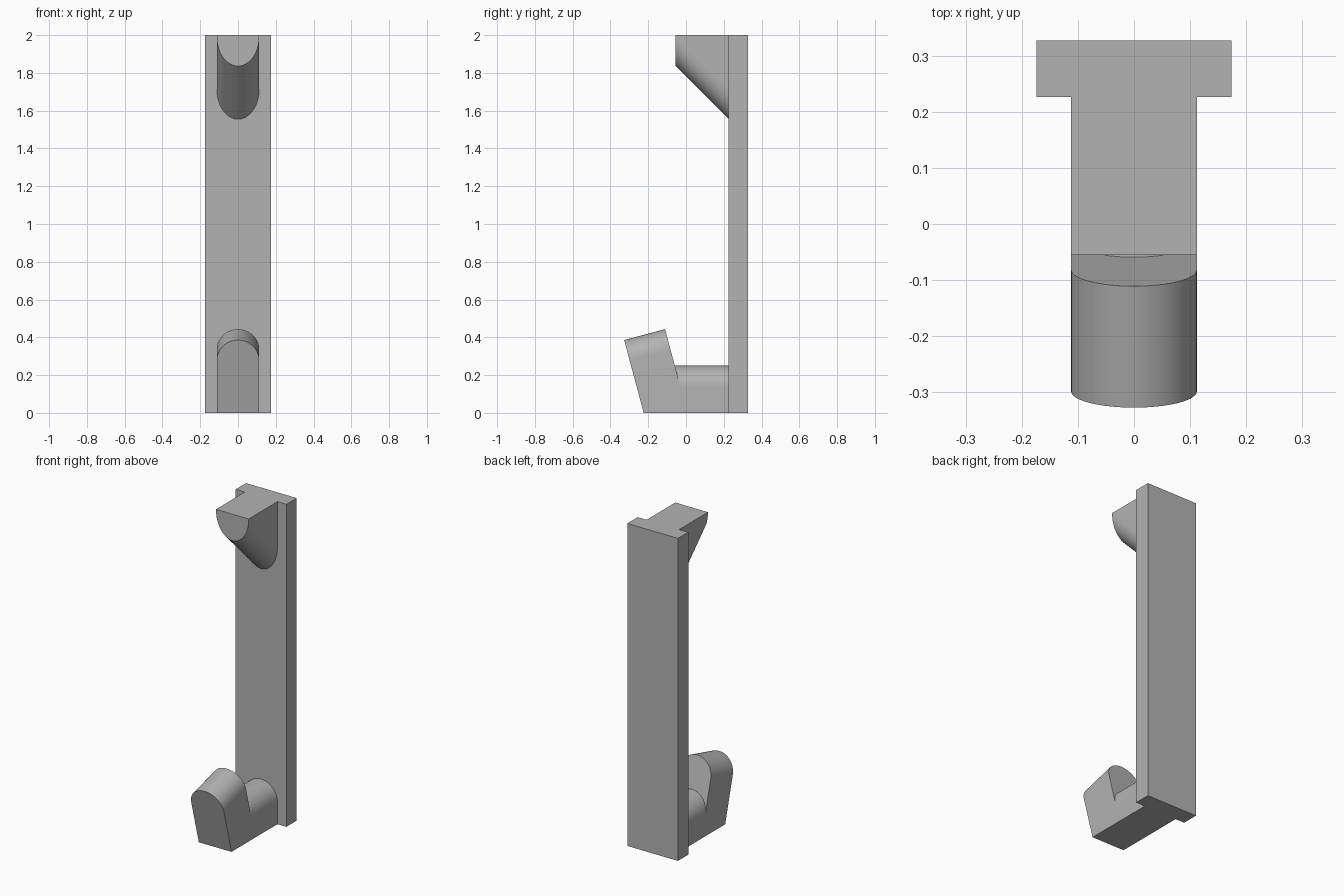
import bpy, bmesh
from math import sin, cos, pi, radians
from mathutils import Matrix, Vector

if "Cube" in bpy.data.objects:
    bpy.data.objects.remove(bpy.data.objects["Cube"])

grey = bpy.data.materials.new("plain_grey")
grey.use_nodes = True
grey.diffuse_color = (0.45, 0.45, 0.45, 1)
grey.node_tree.nodes["Principled BSDF"].inputs["Base Color"].default_value = (0.45, 0.45, 0.45, 1)

R = 0.112          # half width of the hook parts
STEPS = 32         # segments in each rounded end
PLATE_FRONT = 0.226


def arch(base, spring, rise):
    """Outline in x, z: flat at base, rounded beyond the spring line."""
    curve = [(R * cos(pi * i / STEPS), spring + rise * sin(pi * i / STEPS))
             for i in range(STEPS + 1)]
    return [(-R, base), (R, base)] + curve


def prism(name, outline, y0, y1, slope=0):
    """Sweep an outline from y0 to y1; slope shifts the rounded part."""
    bm = bmesh.new()
    base = outline[0][1]
    rings = []
    for y in (y0, y1):
        rings.append([bm.verts.new((x, y, z if z == base else z + slope * (y - y0)))
                      for x, z in outline])
    front, back = rings
    bm.faces.new(front)
    bm.faces.new(back[::-1])
    for i in range(len(outline)):
        j = (i + 1) % len(outline)
        bm.faces.new((front[i], back[i], back[j], front[j]))
    bmesh.ops.recalc_face_normals(bm, faces=bm.faces[:])
    mesh = bpy.data.meshes.new(name)
    bm.to_mesh(mesh)
    bm.free()
    mesh.materials.append(grey)
    obj = bpy.data.objects.new(name, mesh)
    bpy.context.collection.objects.link(obj)
    return obj


def smooth(obj):
    bpy.ops.object.select_all(action="DESELECT")
    obj.select_set(True)
    bpy.context.view_layer.objects.active = obj
    bpy.ops.object.shade_smooth_by_angle(angle=radians(25))


# Tall back plate
W = 0.174
prism("back_plate", [(-W, 0), (W, 0), (W, 2), (-W, 2)], PLATE_FRONT, 0.327)

# Upper bracket: flat top, round underside sloping down to the plate
bracket = prism("upper_bracket", arch(2, 1.994, -0.158), -0.055, PLATE_FRONT, slope=-1)
smooth(bracket)

# Lower hook: arm plus a leaning upright, trimmed level with the floor
tilt = Matrix.Translation((0, -0.224, 0)) @ Matrix.Rotation(radians(15), 4, "X")
upright = prism("hook_upright", arch(-0.1, 0.287, R), 0, 0.224)
upright.data.transform(tilt)
bm = bmesh.new()
bm.from_mesh(upright.data)
cut = bmesh.ops.bisect_plane(bm, geom=bm.verts[:] + bm.edges[:] + bm.faces[:],
                             plane_co=(0, 0, 0), plane_no=(0, 0, 1), clear_inner=True)
rim = [e for e in cut["geom_cut"] if isinstance(e, bmesh.types.BMEdge)]
bmesh.ops.contextual_create(bm, geom=rim)
bmesh.ops.recalc_face_normals(bm, faces=bm.faces[:])
bm.to_mesh(upright.data)
bm.free()

# The arm stops at the upright's rear face
arm = prism("hook_arm", arch(0, 0.138, R), -0.2, PLATE_FRONT)
bm = bmesh.new()
bm.from_mesh(arm.data)
rear = tilt @ Vector((0, 0.224, 0))
bmesh.ops.bisect_plane(bm, geom=bm.verts[:] + bm.edges[:] + bm.faces[:], plane_co=rear,
                       plane_no=tilt.to_3x3() @ Vector((0, 1, 0)), clear_inner=True)
bm.to_mesh(arm.data)
bm.free()
smooth(upright)
smooth(arm)
